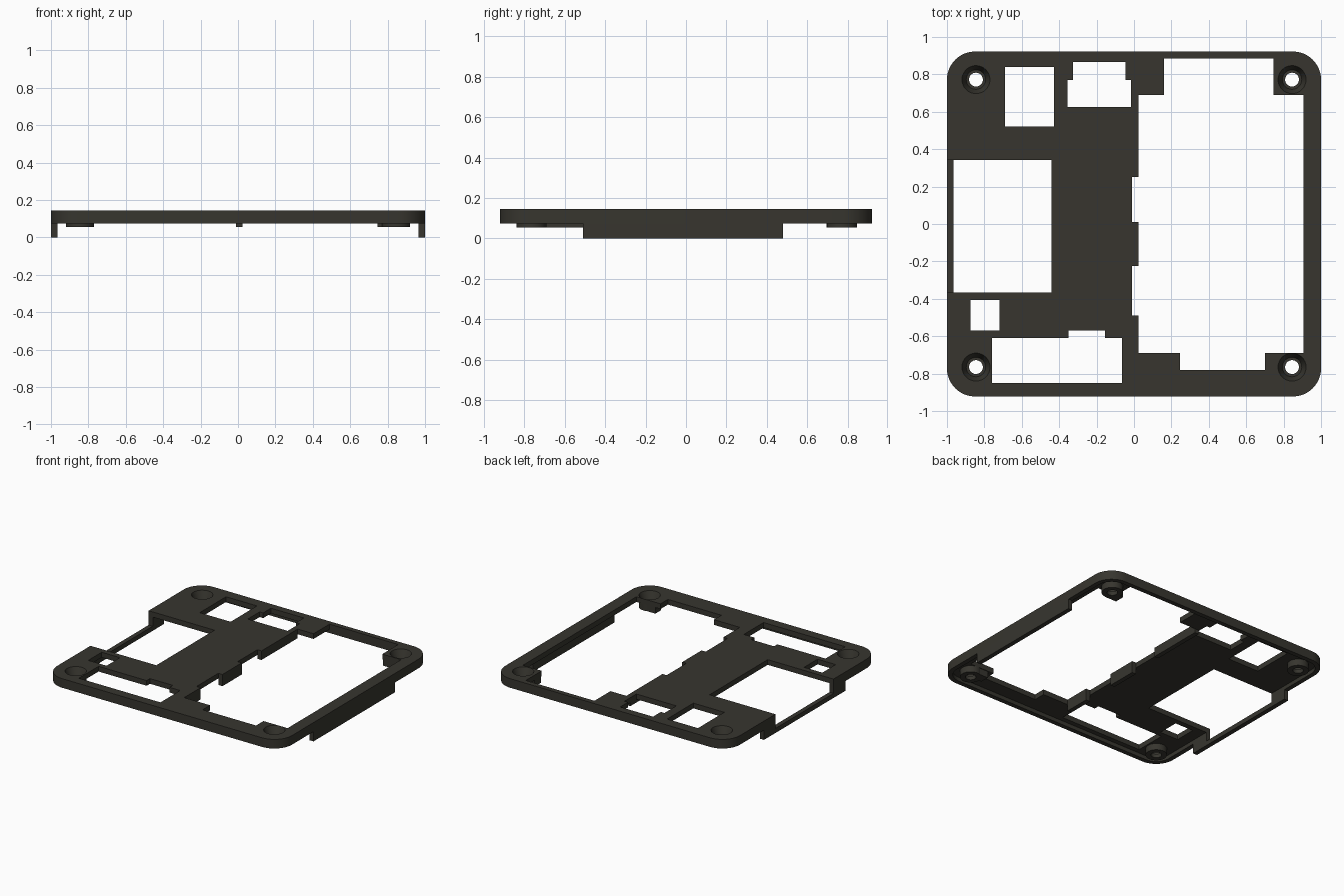
import bpy, bmesh, math

if "Cube" in bpy.data.objects:
    bpy.data.objects.remove(bpy.data.objects["Cube"])

TOP, SHEET, RIM = 0.145, 0.105, 0.075   # top face, sheet underside, rim underside
HX, HY, R, WALL = 1.0, 0.922, 0.15, 0.035

mat = bpy.data.materials.new("dark olive grey")
mat.diffuse_color = (0.038, 0.036, 0.028, 1)
mat.use_nodes = True
mat.node_tree.nodes["Principled BSDF"].inputs["Base Color"].default_value = mat.diffuse_color


def finish(name, bm):
    bmesh.ops.recalc_face_normals(bm, faces=bm.faces)
    me = bpy.data.meshes.new(name)
    bm.to_mesh(me)
    bm.free()
    me.materials.append(mat)
    ob = bpy.data.objects.new(name, me)
    bpy.context.collection.objects.link(ob)
    return ob


def prism(name, pts, z0, z1):
    bm = bmesh.new()
    f = bm.faces.new([bm.verts.new((x, y, z0)) for x, y in pts])
    ext = bmesh.ops.extrude_face_region(bm, geom=[f])
    for v in ext["geom"]:
        if isinstance(v, bmesh.types.BMVert):
            v.co.z = z1
    return finish(name, bm)


def rect(x0, x1, y0, y1):
    return [(x0, y0), (x1, y0), (x1, y1), (x0, y1)]


def rounded(inset, n=12):
    r, pts = R - inset, []
    for k, (sx, sy) in enumerate([(1, 1), (-1, 1), (-1, -1), (1, -1)]):
        for i in range(n + 1):
            a = (k + i / n) * math.pi / 2
            pts.append((sx * (HX - R) + r * math.cos(a), sy * (HY - R) + r * math.sin(a)))
    return pts


def circle(cx, cy, r, n=32):
    return [(cx + r * math.cos(2 * math.pi * i / n), cy + r * math.sin(2 * math.pi * i / n))
            for i in range(n)]


def cut(target, pts, z0=-0.2, z1=0.3):
    cutter = prism("cutter", pts, z0, z1)
    cutter.hide_render = True
    mod = target.modifiers.new("cut", "BOOLEAN")
    mod.operation, mod.solver, mod.object = "DIFFERENCE", "EXACT", cutter
    bpy.context.view_layer.objects.active = target
    bpy.ops.object.modifier_apply(modifier=mod.name)
    bpy.data.objects.remove(cutter)


def smooth(ob):
    bpy.ops.object.select_all(action="DESELECT")
    ob.select_set(True)
    bpy.context.view_layer.objects.active = ob
    bpy.ops.object.shade_smooth_by_angle(angle=math.radians(25))


# frame plate with a downward rim and hollow underside
frame = prism("frame_plate", rounded(0), RIM, TOP)
cut(frame, rounded(WALL), -0.2, SHEET)

# large right opening with corner pads and centre tabs
cut(frame, [(0.025, -0.69), (0.245, -0.69), (0.245, -0.78), (0.70, -0.78), (0.70, -0.69),
            (0.905, -0.69), (0.905, 0.69), (0.745, 0.69), (0.745, 0.884), (0.16, 0.884),
            (0.16, 0.69), (0.025, 0.69), (0.025, 0.25), (-0.01, 0.25), (-0.01, 0.01),
            (0.025, 0.01), (0.025, -0.225), (-0.01, -0.225), (-0.01, -0.49), (0.025, -0.49)])
# side opening, open through the left rim
cut(frame, rect(-1.2, -0.44, -0.365, 0.342))
# small windows
cut(frame, rect(-0.69, -0.427, 0.52, 0.84))
cut(frame, rect(-0.875, -0.72, -0.57, -0.407))
cut(frame, [(-0.355, 0.625), (-0.015, 0.625), (-0.015, 0.77), (-0.045, 0.77),
            (-0.045, 0.865), (-0.325, 0.865), (-0.325, 0.77), (-0.355, 0.77)])
cut(frame, [(-0.76, -0.85), (-0.065, -0.85), (-0.065, -0.61), (-0.155, -0.61),
            (-0.155, -0.57), (-0.35, -0.57), (-0.35, -0.61), (-0.76, -0.61)])

# screw positions
screws = [(sx * 0.845, y) for sx in (-1, 1) for y in (-0.765, 0.772)]
for x, y in screws:
    cut(frame, circle(x, y, 0.075))
smooth(frame)

# countersunk screw bosses, turned from a closed profile
profile = [(0.075, TOP), (0.052, 0.085), (0.037, 0.085), (0.037, 0.055), (0.075, 0.055)]
for x, y in screws:
    bm = bmesh.new()
    rings = [[bm.verts.new((px, py, z)) for px, py in circle(x, y, r)] for r, z in profile]
    for a, b in zip(rings, rings[1:] + rings[:1]):
        for i in range(32):
            j = (i + 1) % 32
            bm.faces.new((a[i], a[j], b[j], b[i]))
    smooth(finish("screw_boss", bm))

# blocks under the right corner pads
for x, y, y0, y1 in [(0.845, 0.772, 0.695, 0.772), (0.845, -0.765, -0.765, -0.695)]:
    pad = prism("pad_block", rect(0.747, 0.845, y0, y1), 0.055, SHEET)
    cut(pad, circle(x, y, 0.074))

# ribs under the centre tabs
for y0, y1, z in [(0.25, 0.69, RIM), (-0.225, 0.01, 0.055), (-0.69, -0.49, 0.055)]:
    prism("tab_rib", rect(-0.01, 0.025, y0, y1), z, SHEET)

# side skirts; the left one drops to a low rail across the opening
prism("right_skirt", rect(HX - WALL, HX, -0.51, 0.48), 0, RIM)
for y0, y1, z in [(-0.51, -0.365, RIM), (-0.365, 0.342, 0.035), (0.342, 0.48, RIM)]:
    prism("left_skirt", rect(-HX, -HX + WALL, y0, y1), 0, z)
